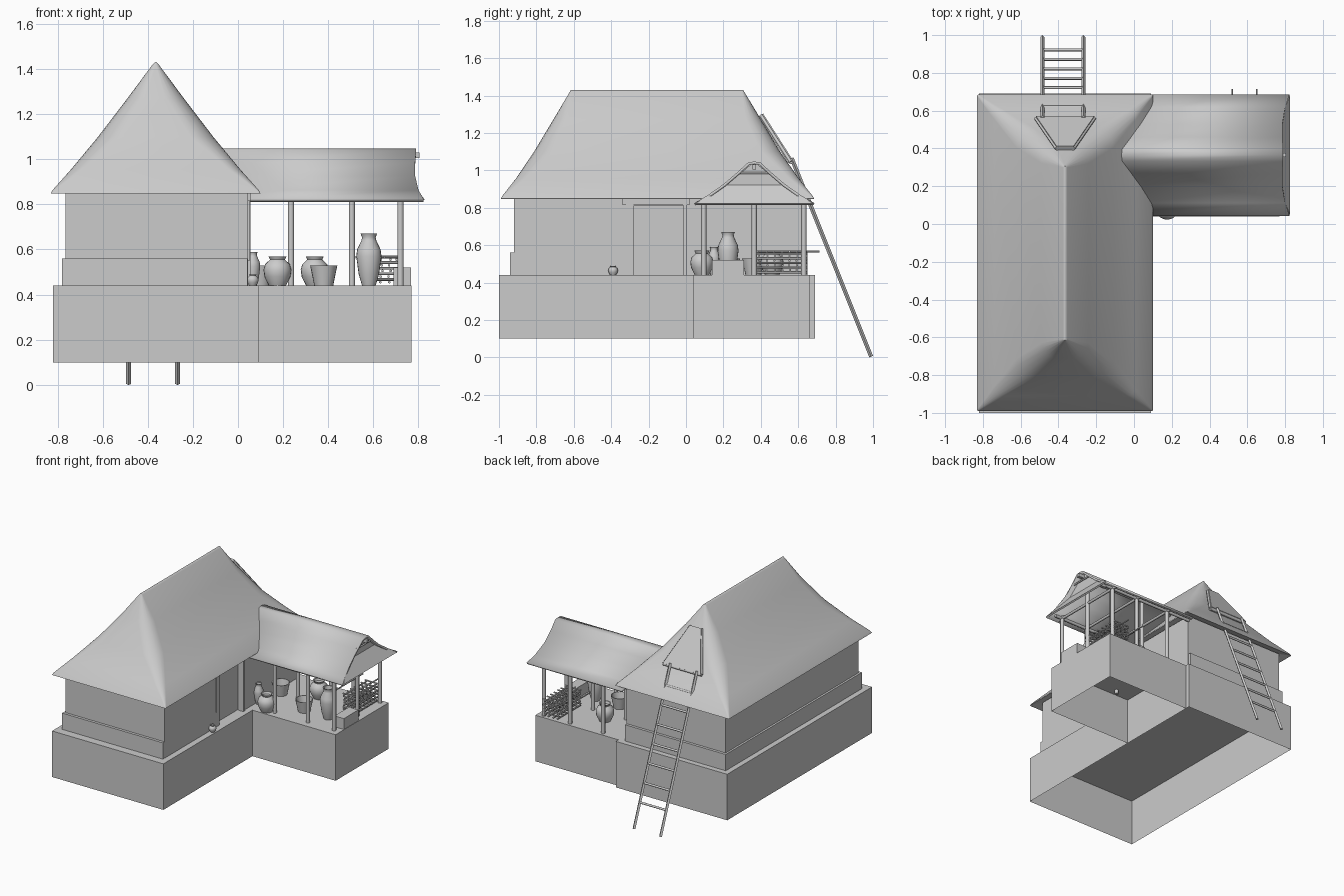
import bpy, bmesh, math, random
from mathutils import Vector

if "Cube" in bpy.data.objects:
    bpy.data.objects.remove(bpy.data.objects["Cube"])
random.seed(4)

def finish(name, bm, smooth=None):
    bmesh.ops.recalc_face_normals(bm, faces=bm.faces)
    me = bpy.data.meshes.new(name)
    bm.to_mesh(me)
    bm.free()
    ob = bpy.data.objects.new(name, me)
    bpy.context.collection.objects.link(ob)
    if smooth:
        bpy.ops.object.select_all(action='DESELECT')
        ob.select_set(True)
        bpy.context.view_layer.objects.active = ob
        bpy.ops.object.shade_smooth_by_angle(angle=math.radians(smooth))
    return ob

def box(name, x0, x1, y0, y1, z0, z1, open_bottom=False):
    bm = bmesh.new()
    bmesh.ops.create_cube(bm, size=1)
    for v in bm.verts:
        v.co = ((x0, x1)[v.co.x > 0], (y0, y1)[v.co.y > 0], (z0, z1)[v.co.z > 0])
    if open_bottom:
        bottom = [f for f in bm.faces if all(v.co.z < z0 + 1e-4 for v in f.verts)]
        bmesh.ops.delete(bm, geom=bottom, context='FACES')
    return finish(name, bm)

def pole(name, a, b, r, sides=8):
    a, b = Vector(a), Vector(b)
    bm = bmesh.new()
    bmesh.ops.create_cone(bm, cap_ends=True, segments=sides, radius1=r, radius2=r, depth=(b - a).length)
    ob = finish(name, bm, 50 if sides > 4 else None)
    ob.rotation_mode = 'QUATERNION'
    ob.rotation_quaternion = (b - a).to_track_quat('Z', 'Y')
    ob.location = (a + b) / 2
    return ob

def loft(bm, rings, closed=True):
    rows = [[bm.verts.new(p) for p in ring] for ring in rings]
    n = len(rows[0])
    for r0, r1 in zip(rows, rows[1:]):
        for i in range(n if closed else n - 1):
            j = (i + 1) % n
            bm.faces.new((r0[i], r0[j], r1[j], r1[i]))
    return rows

def panel(name, pts, thick=0.012):
    bm = bmesh.new()
    bm.faces.new([bm.verts.new(p) for p in pts])
    ob = finish(name, bm)
    mod = ob.modifiers.new("thickness", 'SOLIDIFY')
    mod.thickness, mod.offset = thick, 0
    return ob

def pot(name, x, y, z, profile, seg=20):
    bm = bmesh.new()
    rings = [[(x + r * math.cos(2 * math.pi * i / seg), y + r * math.sin(2 * math.pi * i / seg), z + h)
              for i in range(seg)] for r, h in profile]
    rows = loft(bm, rings)
    bm.faces.new(rows[0])
    bm.faces.new(rows[-1])
    finish(name, bm, 40)

# Plinths, hollow underneath
box("main_plinth", -.82, .09, -1, .69, .1, .44, True)
box("porch_plinth", .09, .77, .04, .66, .1, .44, True)

# House walls with recessed doorway on the right
box("wall_core", -.765, .005, -.92, .63, .44, .86)
box("wall_right_front", .005, .045, -.92, -.28, .44, .86)
box("wall_right_back", .005, .045, -.01, .63, .44, .86)
box("wall_over_door", .005, .045, -.28, -.01, .81, .86)
box("door_lintel", .035, .055, -.34, .02, .815, .85)
box("door_jamb_front", .04, .05, -.32, -.28, .55, .82)
box("door_jamb_back", .02, .055, -.015, .005, .44, .82)
box("base_course_front", -.78, .043, -.94, -.9, .44, .56)
box("base_course_back", -.78, .043, .6, .65, .44, .56)
box("base_course_left", -.78, -.74, -.94, .65, .44, .56)

# Main thatched roof: rounded rectangle rings lofted up to the ridge
def rounded_ring(hx, y0, y1, z, r, k=6):
    pts = []
    for q, (cx, cy) in enumerate(((hx - r, y1 - r), (r - hx, y1 - r), (r - hx, y0 + r), (hx - r, y0 + r))):
        for i in range(k):
            a = math.pi / 2 * (q + i / (k - 1))
            pts.append((-.365 + cx + r * math.cos(a), cy + r * math.sin(a), z))
    return pts

bm = bmesh.new()
rows = loft(bm, [rounded_ring(*p) for p in (
    (.40, -.91, .62, .868, .004), (.465, -.99, .685, .848, .006), (.458, -.983, .678, .862, .01),
    (.375, -.91, .604, .955, .05), (.255, -.812, .503, 1.1, .1), (.125, -.71, .402, 1.27, .08),
    (.012, -.62, .31, 1.422, .011), (.003, -.616, .306, 1.43, .002))])
bm.faces.new(rows[-1])
finish("main_roof", bm, 50)

# Porch roof: curved gable with flared end
CY = .365
half = [(.0, 1.04, .79), (.03, 1.035, .79), (.09, .98, .785), (.16, .92, .785), (.25, .857, .80), (.318, .818, .822)]
prof = [(-d, z, x) for d, z, x in reversed(half)] + half[1:]
bm = bmesh.new()
loft(bm, [[(-.12 + .53 * abs(d), CY + d, z) for d, z, x in prof],
          [(x, CY + d, z) for d, z, x in prof]], closed=False)
roof = finish("porch_roof", bm, 40)
mod = roof.modifiers.new("thickness", 'SOLIDIFY')
mod.thickness, mod.offset = .015, 0
panel("porch_gable", [(.75, CY - .15, .92), (.75, CY + .15, .92), (.75, CY + .02, 1.03), (.75, CY - .02, 1.03)])
panel("porch_end_skirt", [(.75, CY - .15, .92), (.75, CY + .15, .92), (.822, CY + .316, .818), (.822, CY - .316, .818)])
box("ridge_pole", .3, .805, CY - .01, CY + .01, 1.005, 1.03)
pole("gable_tie", (.775, CY - .09, .985), (.775, CY + .09, .985), .006)

# Porch posts and beams
for x in (.235, .505, .72):
    for y in (.095, .365, .63):
        pole("porch_post", (x, y, .41), (x, y, .845 if y != .365 else 1.01), .014)
    pole("cross_beam", (x, .06, .825), (x, .67, .825), .01)
for y in (.095, .63):
    pole("eave_beam", (.04, y, .825), (.78, y, .825), .011)

# Crossed firewood sticks at the porch's back corner
for k in range(5):
    z = .455 + k * .025
    for i in range(4):
        x = .6 + i * .036 + random.uniform(-.006, .006)
        pole("firewood_long", (x, .38, z), (x, .65, z), .006, 6)
    for i in range(7):
        y = .39 + i * .041 + random.uniform(-.006, .006)
        pole("firewood_short", (.59, y, z + .012), (.72, y, z + .012), .006, 6)
for x in (.52, .65):
    pole("long_stick", (x, .36, .566), (x, .715, .566), .005, 6)
box("step_block", .69, .767, .14, .31, .44, .52)

# Pots, vases and buckets (radius, height)
vase = [(.03, 0), (.045, .05), (.056, .13), (.052, .16), (.033, .2), (.03, .215), (.037, .23), (.03, .228), (.026, .2)]
jar = [(.038, 0), (.058, .04), (.062, .07), (.055, .095), (.033, .115), (.04, .13), (.034, .128), (.028, .112)]
bucket = [(.042, 0), (.06, .088), (.055, .088), (.039, .01)]
pot("tall_vase", .58, .225, .44, vase)
pot("round_jar_front", .175, .085, .44, jar)
pot("round_jar_back", .34, .46, .44, jar)
pot("slim_vase", .065, .15, .44, [(r * .6, h * .65) for r, h in vase])
pot("bucket_front", .38, .23, .44, bucket)
pot("bucket_back", .10, .36, .44, bucket)
pot("small_pot", .065, -.39, .44, [(r * .42, h * .38) for r, h in jar])

# Loft hatch on the back roof slope
TL, TR, BL, BR = (-.41, .40, 1.295), (-.32, .40, 1.295), (-.52, .56, 1.045), (-.21, .56, 1.045)
panel("hatch_panel", [TL, TR, BR, BL], .03)
pole("hatch_left_edge", TL, BL, .009)
pole("hatch_right_edge", TR, BR, .009)
pole("hatch_sill", BL, BR, .012)

# Ladder leaning on the back
for x in (-.485, -.268):
    pole("ladder_rail", (x, .99, .004), (x, .565, 1.065), .011, 4)
for i in range(7):
    t = .16 + i * .118
    y, z = .99 - .425 * t, .004 + 1.061 * t
    pole("ladder_rung", (-.485, y, z), (-.268, y, z), .008)
